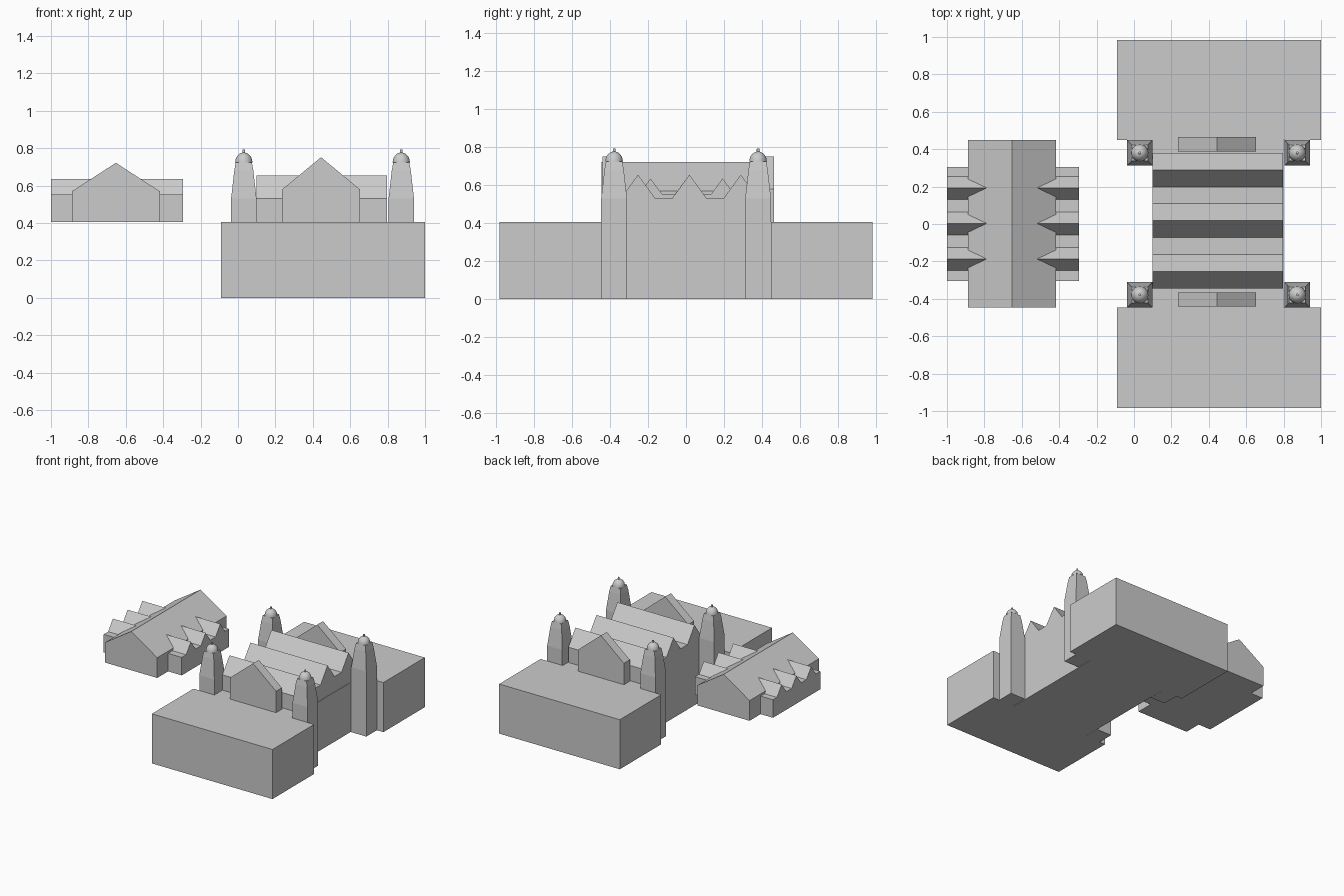
import bpy, bmesh, math
from mathutils import Vector

if "Cube" in bpy.data.objects:
    bpy.data.objects.remove(bpy.data.objects["Cube"])


def extrude_profile(name, pts, axis, a, b):
    """Extrude a closed 2D profile along an axis from a to b."""
    place = {'X': lambda p, t: (t, p[0], p[1]),
             'Y': lambda p, t: (p[0], t, p[1]),
             'Z': lambda p, t: (p[0], p[1], t)}[axis]
    bm = bmesh.new()
    face = bm.faces.new([bm.verts.new(place(p, a)) for p in pts])
    ext = bmesh.ops.extrude_face_region(bm, geom=[face])
    top = [v for v in ext['geom'] if isinstance(v, bmesh.types.BMVert)]
    bmesh.ops.translate(bm, verts=top, vec=Vector(place((0, 0), b - a)))
    bmesh.ops.recalc_face_normals(bm, faces=bm.faces)
    return finish(name, bm)


def finish(name, bm):
    mesh = bpy.data.meshes.new(name)
    bm.to_mesh(mesh)
    bm.free()
    obj = bpy.data.objects.new(name, mesh)
    bpy.context.collection.objects.link(obj)
    return obj


def ridged(peaks, half, y0, y1, base, low, high):
    """Section with pointed ridges separated by flat gutters."""
    pts = [(y0, base), (y0, low)]
    for p in peaks:
        for q in ((p - half, low), (p, high), (p + half, low)):
            if abs(q[0] - pts[-1][0]) > 0.002:
                pts.append(q)
    if abs(pts[-1][0] - y1) > 0.002:
        pts.append((y1, low))
    return pts + [(y1, base)]


def gable(x0, x1, base, eave, ridge):
    return [(x0, base), (x1, base), (x1, eave), ((x0 + x1) / 2, ridge), (x0, eave)]


# Two wings joined by a narrower core
extrude_profile("wings_and_core", [
    (-0.09, -0.983), (1, -0.983), (1, -0.446), (0.80, -0.446), (0.80, 0.448), (1, 0.448),
    (1, 0.983), (-0.09, 0.983), (-0.09, 0.448), (0.10, 0.448), (0.10, -0.446), (-0.09, -0.446)],
    'Z', 0, 0.405)

# Ridged roof of the main hall
extrude_profile("hall_roof", ridged([-0.253, 0.018, 0.289], 0.091, -0.344, 0.38, 0.405, 0.53, 0.655),
                'X', 0.10, 0.797)

# Gabled end walls beside the hall
for label, y0, y1 in (("front", -0.44, -0.365), ("rear", 0.388, 0.464)):
    extrude_profile(label + "_gable", gable(0.236, 0.652, 0.405, 0.58, 0.752), 'Y', y0, y1)

# Detached pavilion with a long roof and three cross gables
extrude_profile("pavilion", gable(-0.888, -0.418, 0.405, 0.57, 0.722), 'Y', -0.446, 0.448)
section = ridged([-0.187, 0.003, 0.193], 0.061, -0.305, 0.305, 0.405, 0.552, 0.635)
extrude_profile("pavilion_cross_gables", section, 'X', -1.0, -0.295)


def tower(name, cx, cy):
    # Square tapering shaft
    bm = bmesh.new()
    rings = []
    for z, h in ((0, 0.068), (0.53, 0.068), (0.68, 0.051), (0.725, 0.043)):
        rings.append([bm.verts.new((cx + sx * h, cy + sy * h, z))
                      for sx, sy in ((-1, -1), (1, -1), (1, 1), (-1, 1))])
    for lo, hi in zip(rings, rings[1:]):
        for i in range(4):
            j = (i + 1) % 4
            bm.faces.new((lo[i], lo[j], hi[j], hi[i]))
    bm.faces.new(rings[0][::-1])
    bm.faces.new(rings[-1])
    finish(name + "_shaft", bm)

    # Dome and finial turned from one profile
    prof = [(0.046 * math.cos(a), 0.725 + 0.052 * math.sin(a))
            for a in [math.radians(d) for d in (0, 15, 30, 45, 60, 72, 81)]]
    prof += [(0.007, 0.792)]
    bm = bmesh.new()
    n = 24
    rings = [[bm.verts.new((cx + r * math.cos(2 * math.pi * i / n),
                            cy + r * math.sin(2 * math.pi * i / n), z)) for i in range(n)]
             for r, z in prof]
    for lo, hi in zip(rings, rings[1:]):
        for i in range(n):
            j = (i + 1) % n
            bm.faces.new((lo[i], lo[j], hi[j], hi[i]))
    bm.faces.new(rings[0][::-1])
    bm.faces.new(rings[-1])
    dome = finish(name + "_dome", bm)
    bpy.ops.object.select_all(action='DESELECT')
    dome.select_set(True)
    bpy.context.view_layer.objects.active = dome
    bpy.ops.object.shade_smooth_by_angle(angle=math.radians(35))


# Four corner towers
for side, x in (("left", 0.031), ("right", 0.873)):
    for end, y in (("front", -0.379), ("rear", 0.38)):
        tower(f"{end}_{side}_tower", x, y)
